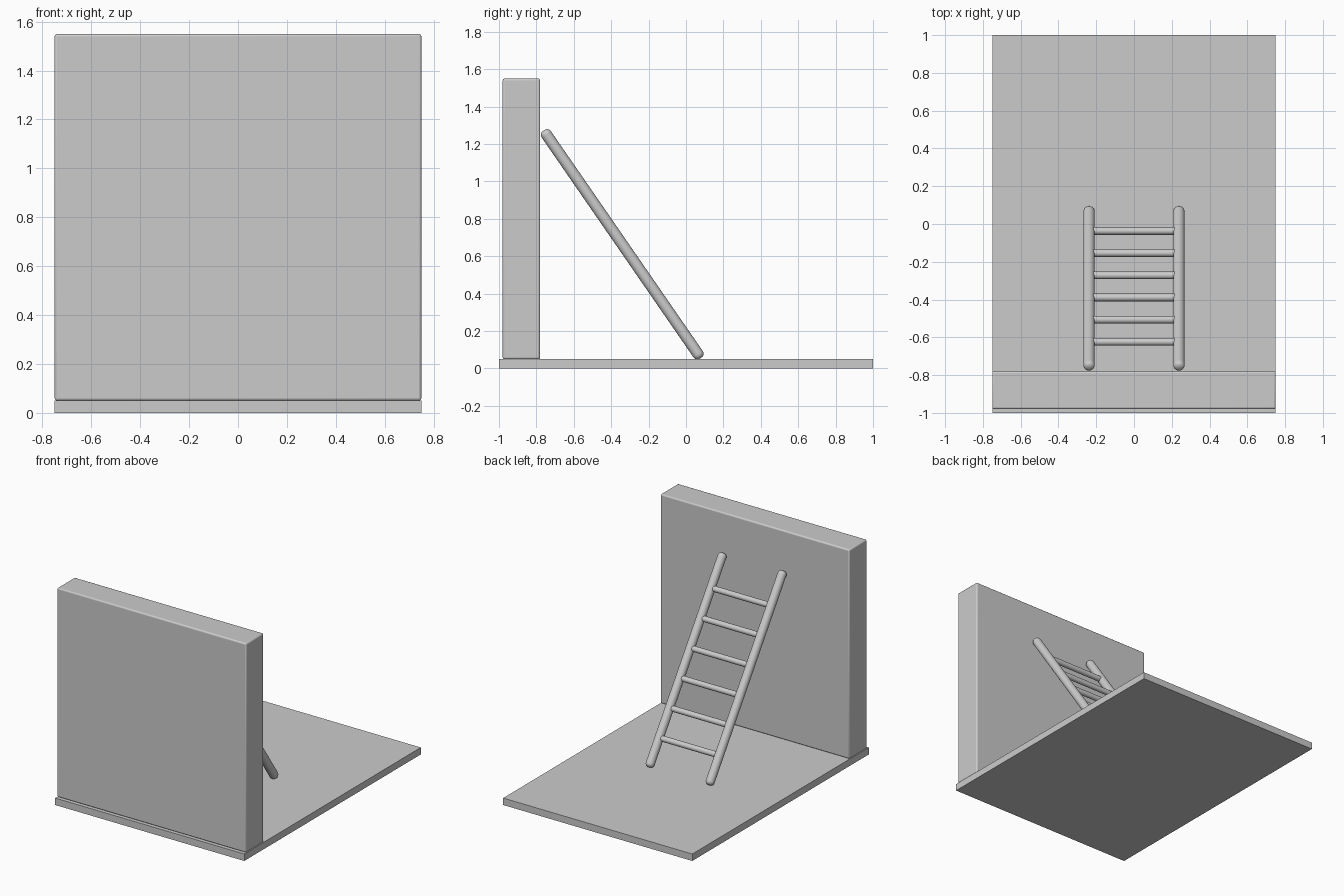
import bpy, math
from mathutils import Vector

if "Cube" in bpy.data.objects:
    bpy.data.objects.remove(bpy.data.objects["Cube"])


def smooth(ob, width, segments):
    """Round the edges with a bevel and smooth-shade."""
    mod = ob.modifiers.new("Bevel", 'BEVEL')
    mod.width = width
    mod.segments = segments
    mod.limit_method = 'ANGLE'
    mod.angle_limit = math.radians(40)
    bpy.ops.object.shade_smooth_by_angle(angle=math.radians(35))


def box(name, size, centre):
    bpy.ops.mesh.primitive_cube_add(size=1, location=centre)
    ob = bpy.context.object
    ob.name = name
    ob.scale = size
    bpy.ops.object.transform_apply(location=False, rotation=False, scale=True)
    return ob


def rod(name, a, b, radius, bevel, sides=32):
    """Cylinder from a to b with rounded ends."""
    a, b = Vector(a), Vector(b)
    bpy.ops.mesh.primitive_cylinder_add(vertices=sides, radius=radius, depth=(b - a).length,
                                        location=(a + b) / 2)
    ob = bpy.context.object
    ob.name = name
    ob.rotation_euler = (b - a).to_track_quat('Z', 'Y').to_euler()
    smooth(ob, bevel, 5)
    return ob


# Floor slab
box("floor", (1.5, 2.0, 0.05), (0, 0, 0.025))

# Wall with softly rounded edges
box("wall", (1.5, 0.2, 1.5), (0, -0.88, 0.80))
smooth(bpy.context.object, 0.01, 3)

# Ladder rails leaning on the wall
RAIL_X = 0.238
foot = Vector((0, 0.079, 0.056))
head = Vector((0, -0.761, 1.272))
for side, sx in (("left", -RAIL_X), ("right", RAIL_X)):
    off = Vector((sx, 0, 0))
    rod(side + "_rail", foot + off, head + off, 0.03, 0.024)

# Rungs, evenly spaced up the rails
for i in range(6):
    y = -0.037 - 0.1174 * i
    p = foot.lerp(head, (y - foot.y) / (head.y - foot.y))
    off = Vector((RAIL_X - 0.012, 0, 0))
    rod(f"rung_{i + 1}", p - off, p + off, 0.02, 0.006, 24)
